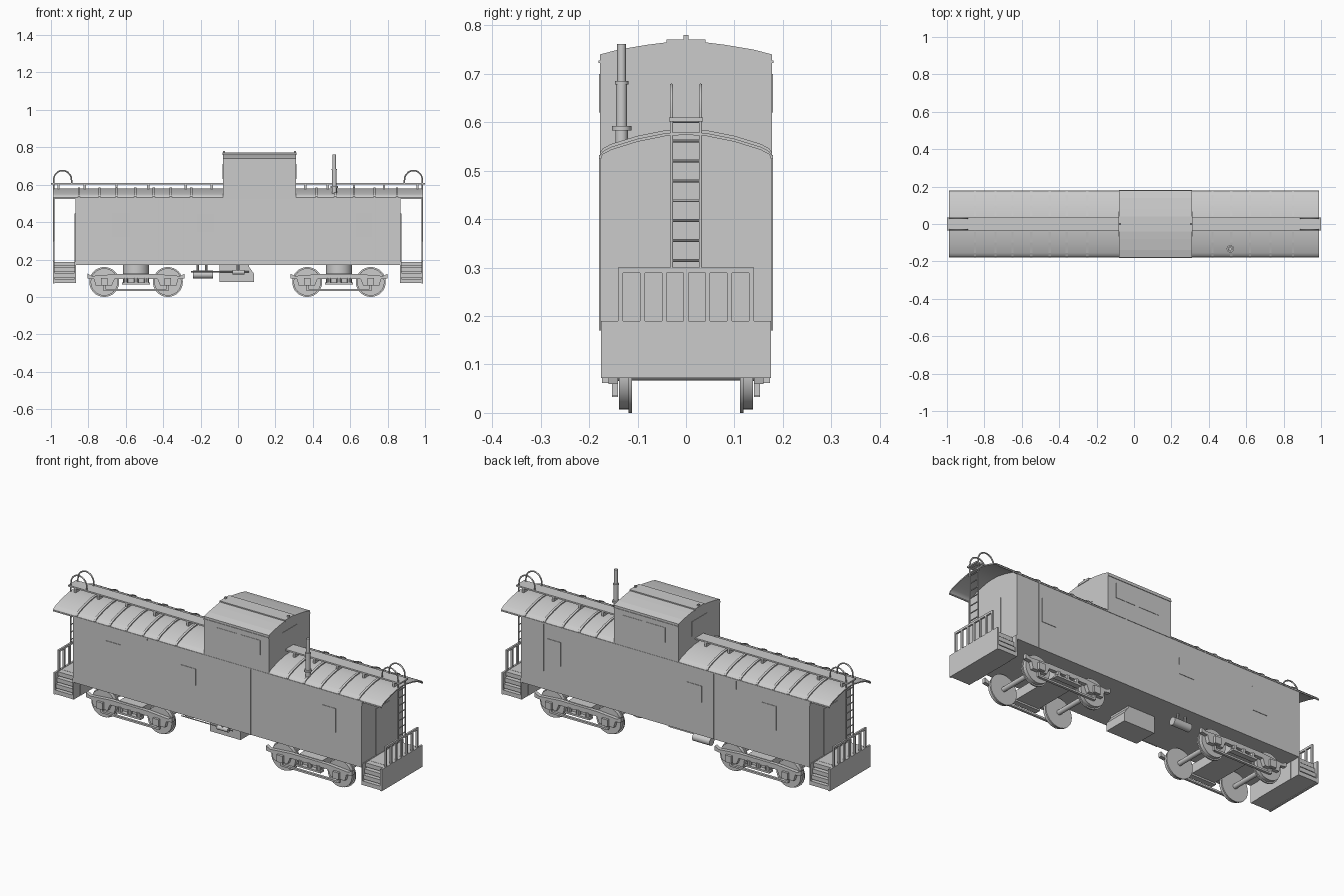
import bpy, bmesh, math
from mathutils import Matrix, Vector

if "Cube" in bpy.data.objects:
    bpy.data.objects.remove(bpy.data.objects["Cube"])


def finish(name, bm, smooth=False):
    bmesh.ops.recalc_face_normals(bm, faces=bm.faces)
    me = bpy.data.meshes.new(name)
    bm.to_mesh(me)
    bm.free()
    ob = bpy.data.objects.new(name, me)
    bpy.context.collection.objects.link(ob)
    if smooth:
        bpy.ops.object.select_all(action='DESELECT')
        ob.select_set(True)
        bpy.context.view_layer.objects.active = ob
        bpy.ops.object.shade_smooth_by_angle(angle=math.radians(35))
    return ob


def add_box(bm, x0, x1, y0, y1, z0, z1):
    m = Matrix.Translation(((x0 + x1) / 2, (y0 + y1) / 2, (z0 + z1) / 2))
    m = m @ Matrix.Diagonal((abs(x1 - x0), abs(y1 - y0), abs(z1 - z0), 1))
    bmesh.ops.create_cube(bm, size=1, matrix=m)


def add_cyl(bm, p, q, r, seg=16, r2=None):
    p, q = Vector(p), Vector(q)
    d = q - p
    m = Matrix.Translation((p + q) / 2) @ d.to_track_quat('Z', 'Y').to_matrix().to_4x4()
    bmesh.ops.create_cone(bm, cap_ends=True, segments=seg, radius1=r,
                          radius2=r if r2 is None else r2, depth=d.length, matrix=m)


def add_prism(bm, pts, a, b, axis='x'):
    # pts are (y, z) for axis x and (x, z) for axis y
    mk = (lambda p, t: (t, p[0], p[1])) if axis == 'x' else (lambda p, t: (p[0], t, p[1]))
    f = bm.faces.new([bm.verts.new(mk(p, a)) for p in pts])
    ext = bmesh.ops.extrude_face_region(bm, geom=[f])
    d = Vector((b - a, 0, 0)) if axis == 'x' else Vector((0, b - a, 0))
    bmesh.ops.translate(bm, vec=d, verts=[v for v in ext['geom'] if isinstance(v, bmesh.types.BMVert)])


def boxes(name, *dims):
    bm = bmesh.new()
    for d in dims:
        add_box(bm, *d)
    return finish(name, bm)


def mirrored(half):
    return half + [(-y, z) for y, z in reversed(half) if y != 0]


# roof arc, from +y eave over the ridge to -y eave
arc = mirrored([(0.178, 0.53), (0.172, 0.54), (0.155, 0.549), (0.1, 0.566), (0.04, 0.578), (0, 0.58)])


def arc_band(lift0, lift1):
    return [(y, z + lift1) for y, z in arc] + [(y * 0.995, z + lift0) for y, z in reversed(arc)]


# car body with rounded top ends
bm = bmesh.new()
add_prism(bm, [(-0.178, 0.17), (0.178, 0.17)] + [(y * 0.995, z - 0.004) for y, z in arc], -0.87, 0.87)
finish("car_body", bm)

# overhanging curved roof
bm = bmesh.new()
add_prism(bm, arc_band(-0.006, 0), -0.99, 0.99)
finish("roof", bm, True)

# roof seams
bm = bmesh.new()
for x in (-0.85, -0.74, -0.65, -0.55, -0.45, -0.36, -0.25, 0.42, 0.52, 0.62, 0.73, 0.85):
    add_prism(bm, arc_band(-0.002, 0.006), x - 0.006, x + 0.006)
finish("roof_ribs", bm)

# running boards and their supports
bm = bmesh.new()
for a, b in ((-1.0, -0.08), (0.31, 1.0)):
    add_box(bm, a, b, -0.035, 0.035, 0.602, 0.61)
for x in (-0.96, -0.82, -0.65, -0.48, -0.28, -0.14, 0.36, 0.48, 0.62, 0.78, 0.96):
    add_box(bm, x - 0.006, x + 0.006, -0.033, 0.033, 0.575, 0.603)
finish("running_boards", bm)

# cupola
bm = bmesh.new()
cup = mirrored([(0.178, 0.74), (0.14, 0.75), (0.08, 0.76), (0.04, 0.765), (0, 0.766)])
add_prism(bm, [(-0.178, 0.525), (0.178, 0.525)] + cup, -0.08, 0.31)
finish("cupola", bm)
boxes("cupola_roof_cap", (-0.083, 0.313, -0.04, 0.04, 0.76, 0.771),
      *[(x - 0.005, x + 0.005, -0.005, 0.005, 0.77, 0.78) for x in (-0.075, 0.305)],
      *[(-0.08, 0.31, s * 0.176, s * 0.181, 0.722, 0.728) for s in (-1, 1)])

# windows as thin panels on the sides, cupola and ends
bm = bmesh.new()
for s in (-1, 1):
    for x0, x1, z0, z1 in ((-0.67, -0.58, 0.32, 0.45), (-0.22, -0.13, 0.35, 0.44), (0.63, 0.715, 0.32, 0.45),
                           (0.0, 0.12, 0.62, 0.70), (0.14, 0.26, 0.62, 0.70)):
        add_box(bm, x0, x1, s * 0.176, s * 0.180, z0, z1)
for x in (-0.08, 0.31):
    add_box(bm, x - 0.002, x + 0.002, -0.066, 0.066, 0.63, 0.71)
finish("windows", bm)
boxes("end_doors", *[(s * 0.868, s * 0.873, -0.06, 0.06, 0.19, 0.445) for s in (-1, 1)])

# side panel seams and eave strips
bm = bmesh.new()
for s in (-1, 1):
    for x in (-0.425, -0.29, 0.20, 0.735):
        add_box(bm, x - 0.002, x + 0.002, s * 0.177, s * 0.1795, 0.17, 0.53)
    add_box(bm, -0.99, 0.99, s * 0.174, s * 0.1795, 0.525, 0.532)
finish("side_seams", bm)

# end platforms with steps, railings, corner posts and ladders
for s, side in ((-1, "left"), (1, "right")):
    bm = bmesh.new()
    add_box(bm, s * 0.865, s * 0.985, -0.12, 0.12, 0.075, 0.188)
    add_box(bm, s * 0.98, s * 0.99, -0.176, 0.176, 0.072, 0.19)
    add_box(bm, s * 0.867, s * 0.874, -0.176, 0.176, 0.075, 0.19)
    finish(side + "_platform", bm)
    bm = bmesh.new()
    for t in (-1, 1):
        for y, z in ((0.175, 0.075), (0.168, 0.105), (0.16, 0.135), (0.15, 0.165)):
            add_box(bm, s * 0.87, s * 0.985, t * 0.11, t * y, z, z + 0.022)
    finish(side + "_steps", bm)
    bm = bmesh.new()
    add_box(bm, s * 0.98, s * 0.99, -0.14, 0.14, 0.289, 0.30)
    for i in range(7):
        y = -0.135 + i * 0.045
        add_box(bm, s * 0.98, s * 0.99, y - 0.005, y + 0.005, 0.19, 0.29)
    finish(side + "_railing", bm)
    bm = bmesh.new()
    for i in range(8):
        add_cyl(bm, (s * 0.985, -0.03, 0.315 + i * 0.041), (s * 0.985, 0.03, 0.315 + i * 0.041), 0.003, 8)
    finish(side + "_ladder_rungs", bm)
    # ladder stiles curl over the roof as grab hoops
    cu = bpy.data.curves.new(side + "_ladder_stiles", 'CURVE')
    cu.dimensions, cu.bevel_depth, cu.bevel_resolution, cu.use_fill_caps = '3D', 0.004, 1, True
    for y in (-0.03, 0.03):
        pts = [(0.986, 0.29), (0.986, 0.62)]
        pts += [(0.938 + 0.048 * math.cos(a), 0.625 + 0.051 * math.sin(a))
                for a in (i * math.pi / 10 for i in range(1, 11))] + [(0.89, 0.605)]
        sp = cu.splines.new('POLY')
        sp.points.add(len(pts) - 1)
        for p, (x, z) in zip(sp.points, pts):
            p.co = (s * x, y, z, 1)
    bpy.context.collection.objects.link(bpy.data.objects.new(side + "_ladder_stiles", cu))

# chimney
bm = bmesh.new()
for z0, z1, r in ((0.55, 0.585, 0.013), (0.583, 0.592, 0.02), (0.59, 0.68, 0.0115), (0.678, 0.685, 0.014), (0.68, 0.762, 0.009)):
    add_cyl(bm, (0.515, -0.133, z0), (0.515, -0.133, z1), r)
finish("chimney", bm, True)

# trucks
frame = [(-0.26, 0.125), (-0.26, 0.10), (-0.225, 0.095), (-0.215, 0.06), (-0.13, 0.06), (-0.115, 0.095),
         (0.115, 0.095), (0.13, 0.06), (0.215, 0.06), (0.225, 0.095), (0.26, 0.10), (0.26, 0.125),
         (0.235, 0.112), (0.11, 0.122), (-0.11, 0.122), (-0.235, 0.112)]
for cx, side in ((-0.545, "left"), (0.54, "right")):
    bm = bmesh.new()
    for wx in (cx - 0.17, cx + 0.17):
        add_cyl(bm, (wx, -0.15, 0.08), (wx, 0.15, 0.08), 0.013, 12)
        for t in (-1, 1):
            add_cyl(bm, (wx, t * 0.111, 0.08), (wx, t * 0.119, 0.08), 0.08, 32)
            add_cyl(bm, (wx, t * 0.118, 0.08), (wx, t * 0.138, 0.08), 0.073, 32)
    finish(side + "_wheelsets", bm, True)
    bm = bmesh.new()
    for t in (-1, 1):
        add_prism(bm, [(cx + x, z) for x, z in frame], t * 0.14, t * 0.16, 'y')
        # lower bar, hangers and journal boxes
        add_box(bm, cx - 0.17, cx + 0.17, t * 0.14, t * 0.153, 0.033, 0.043)
        for x in (-0.17, 0.17):
            add_box(bm, cx + x - 0.018, cx + x + 0.018, t * 0.15, t * 0.173, 0.062, 0.1)
            add_box(bm, cx + x - 0.006, cx + x + 0.006, t * 0.14, t * 0.153, 0.035, 0.065)
        add_box(bm, cx - 0.075, cx + 0.075, t * 0.138, t * 0.168, 0.066, 0.076)
        for x in (-0.055, 0, 0.055):
            add_cyl(bm, (cx + x, t * 0.153, 0.07), (cx + x, t * 0.153, 0.1), 0.013, 10)
    finish(side + "_truck_frames", bm)
    bm = bmesh.new()
    add_box(bm, cx - 0.07, cx + 0.07, -0.145, 0.145, 0.075, 0.125)
    add_cyl(bm, (cx, 0, 0.12), (cx, 0, 0.172), 0.07, 24)
    finish(side + "_bolster", bm, True)

# underbody equipment: box, air tank, brake gear
bm = bmesh.new()
add_prism(bm, [(-0.1, 0.08), (0.085, 0.08), (0.085, 0.125), (0.06, 0.16), (0.06, 0.172), (-0.1, 0.172)], -0.1, 0.03, 'y')
finish("equipment_box", bm)
bm = bmesh.new()
add_cyl(bm, (-0.24, 0.12, 0.12), (-0.135, 0.12, 0.12), 0.021, 20)
for x in (-0.215, -0.17):
    add_cyl(bm, (x, 0.12, 0.135), (x, 0.12, 0.172), 0.006, 8)
finish("air_tank", bm, True)
bm = bmesh.new()
add_cyl(bm, (-0.03, -0.13, 0.132), (0.035, -0.13, 0.132), 0.012)
add_cyl(bm, (-0.25, -0.13, 0.135), (0.06, -0.13, 0.135), 0.003, 8)
add_cyl(bm, (0, -0.13, 0.13), (0, -0.13, 0.172), 0.008, 10)
finish("brake_gear", bm, True)
